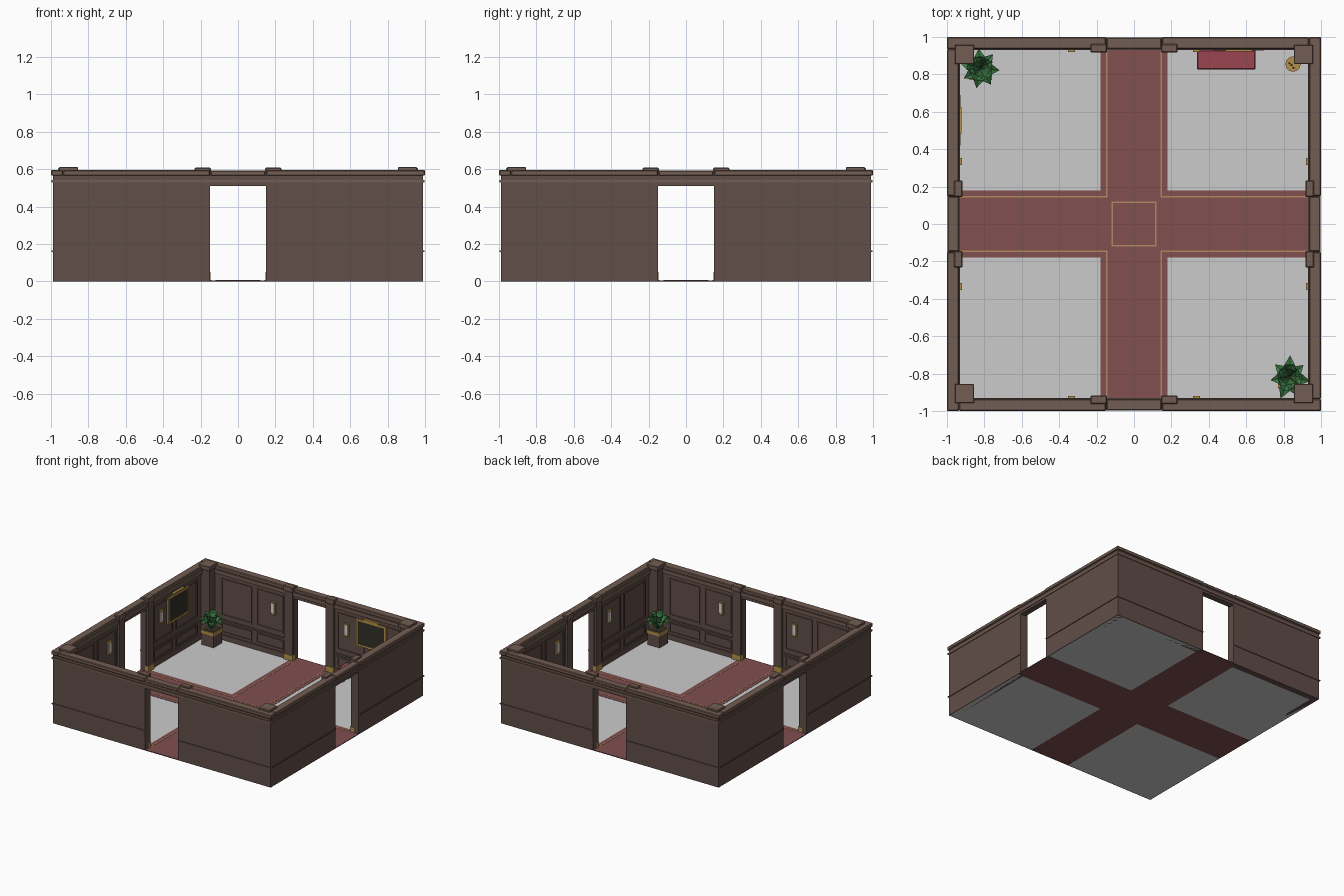
import bpy, bmesh, math, random
from mathutils import Matrix, Vector

random.seed(4)


def mat(name, r, g, b):
    m = bpy.data.materials.new(name)
    m.diffuse_color = (r, g, b, 1)
    return m


WOOD = mat("wood", 0.12, 0.077, 0.065)
TRIM = mat("trim_wood", 0.17, 0.11, 0.085)
RED = mat("carpet_red", 0.22, 0.08, 0.08)
CUSHION = mat("cushion_red", 0.33, 0.06, 0.08)
GOLD = mat("brass", 0.45, 0.28, 0.07)
LINE = mat("carpet_gold", 0.45, 0.25, 0.12)
DARK = mat("dark", 0.03, 0.028, 0.02)
LAMP = mat("lamp_glass", 0.75, 0.72, 0.65)
LEAF = mat("leaf_green", 0.04, 0.17, 0.05)


def finish(name, bm, m=None, bevel=0):
    bmesh.ops.recalc_face_normals(bm, faces=bm.faces)
    me = bpy.data.meshes.new(name)
    bm.to_mesh(me)
    bm.free()
    ob = bpy.data.objects.new(name, me)
    bpy.context.collection.objects.link(ob)
    if m:
        me.materials.append(m)
    if bevel:
        b = ob.modifiers.new("bevel", "BEVEL")
        b.width = bevel
        b.segments = 1
    return ob


def boxes(name, items, m=None, turns=(0,), bevel=0):
    """Boxes (x0,x1,y0,y1,z0,z1), repeated at quarter turns about z."""
    bm = bmesh.new()
    for k in turns:
        rot = Matrix.Rotation(k * math.pi / 2, 4, 'Z')
        for x0, x1, y0, y1, z0, z1 in items:
            t = Matrix.Translation(((x0 + x1) / 2, (y0 + y1) / 2, (z0 + z1) / 2))
            s = Matrix.Diagonal((x1 - x0, y1 - y0, z1 - z0, 1))
            bmesh.ops.create_cube(bm, size=1, matrix=rot @ t @ s)
    return finish(name, bm, m, bevel)


def mirrored(items):
    return items + [(-b, -a, *r) for a, b, *r in items]


def frame(x0, x1, z0, z1, y0, y1, w):
    return [(x0, x1, y0, y1, z1 - w, z1), (x0, x1, y0, y1, z0, z0 + w),
            (x0, x0 + w, y0, y1, z0 + w, z1 - w), (x1 - w, x1, y0, y1, z0 + w, z1 - w)]


ALL = range(4)

# Floor quadrants, crossing carpet and its gold lines
boxes("floor", [(0.18, 0.985, 0.18, 0.985, 0, 0.004)], None, ALL)
boxes("carpet", [(-0.18, 0.18, 0.18, 0.94, 0, 0.006), (-0.15, 0.15, 0.94, 0.99, 0, 0.006)], RED, ALL)
boxes("carpet_centre", [(-0.18, 0.18, -0.18, 0.18, 0, 0.006)], RED)
boxes("carpet_lines", mirrored([(0.141, 0.149, 0.141, 0.94, 0.005, 0.0075)])
      + [(-0.12, 0.112, 0.112, 0.12, 0.005, 0.0075)], LINE, ALL)

# Walls with door openings (pinwheel corners)
boxes("walls", [(-0.99, -0.15, 0.94, 0.99, 0, 0.57), (0.15, 0.94, 0.94, 0.99, 0, 0.57),
                (-0.15, 0.15, 0.94, 0.99, 0.51, 0.57)], WOOD, ALL)
boxes("outer_rail", [(-0.996, -0.15, 0.985, 0.996, 0.157, 0.165),
                     (0.15, 0.985, 0.985, 0.996, 0.157, 0.165)], WOOD, ALL)
boxes("cornice_moulding", [(-0.996, 0.985, 0.985, 0.996, 0.528, 0.542),
                           (-0.94, 0.94, 0.93, 0.945, 0.535, 0.565)], TRIM, ALL)
boxes("wall_cap", [(-1, -0.15, 0.935, 1, 0.565, 0.596), (0.15, 0.935, 0.935, 1, 0.565, 0.596),
                   (-0.148, 0.148, 0.937, 0.998, 0.565, 0.592)], TRIM, ALL, 0.005)

# Interior skirting, dado rail and panel mouldings
panels = [(0.22, 0.87, 0.93, 0.945, 0.004, 0.045), (0.22, 0.87, 0.93, 0.945, 0.155, 0.17)]
for a, b in ((0.245, 0.49), (0.53, 0.81)):
    panels += frame(a, b, 0.2, 0.505, 0.933, 0.942, 0.012)
    panels += frame(a, b, 0.06, 0.14, 0.933, 0.942, 0.01)
boxes("wall_panelling", mirrored(panels), WOOD, ALL)

# Corner pillars and door pilasters with brass feet
boxes("corner_pillars", [(0.865, 0.945, 0.865, 0.945, 0.004, 0.6)], WOOD, ALL)
boxes("pillar_caps", [(0.855, 0.958, 0.855, 0.958, 0.575, 0.612)], TRIM, ALL, 0.004)
boxes("pillar_feet", [(0.858, 0.942, 0.858, 0.942, 0.004, 0.05)], GOLD, ALL)
boxes("door_pilasters", mirrored([(0.152, 0.222, 0.922, 0.95, 0.004, 0.59)]), WOOD, ALL)
boxes("pilaster_caps", mirrored([(0.145, 0.232, 0.917, 0.962, 0.565, 0.608)]), TRIM, ALL, 0.004)
boxes("pilaster_feet", mirrored([(0.147, 0.228, 0.917, 0.95, 0.004, 0.05)]), GOLD, ALL)

# Wall sconces
boxes("sconce_glass", mirrored([(0.32, 0.35, 0.922, 0.938, 0.345, 0.43)]), LAMP, ALL)
boxes("sconce_brackets", mirrored([(0.314, 0.356, 0.932, 0.945, 0.335, 0.44),
                                   (0.316, 0.354, 0.919, 0.94, 0.335, 0.347),
                                   (0.316, 0.354, 0.919, 0.94, 0.428, 0.436)]), GOLD, ALL)

# Pictures on the back and left walls
for side, k, c in (("back", 0, 0.56), ("left", 1, 0.555)):
    boxes(side + "_picture_frame", frame(c - 0.135, c + 0.135, 0.285, 0.505, 0.928, 0.942, 0.016)
          + [(c - 0.07, c + 0.07, 0.921, 0.94, 0.508, 0.52)], GOLD, [k])
    boxes(side + "_picture_canvas", [(c - 0.12, c + 0.12, 0.932, 0.942, 0.3, 0.49)], DARK, [k])

# Bench with red cushion
boxes("bench_cushion", [(0.337, 0.65, 0.825, 0.932, 0.085, 0.125)], CUSHION, bevel=0.006)
boxes("bench_frame", [(0.34, 0.647, 0.828, 0.93, 0.06, 0.085)]
      + [(x, x + 0.025, y, y + 0.025, 0.004, 0.06) for x in (0.345, 0.617) for y in (0.832, 0.903)], DARK)


def cone(bm, x, y, z0, z1, r0, r1, n=12):
    bmesh.ops.create_cone(bm, cap_ends=True, segments=n, radius1=r0, radius2=r1, depth=z1 - z0,
                          matrix=Matrix.Translation((x, y, (z0 + z1) / 2)))


# Brass stand holding canes
bm = bmesh.new()
cone(bm, 0.85, 0.855, 0.004, 0.13, 0.032, 0.036)
cone(bm, 0.85, 0.855, 0.13, 0.142, 0.041, 0.041)
finish("brass_stand", bm, GOLD)
bm = bmesh.new()
for dx, dy in ((-0.018, 0.004), (0.002, -0.02), (-0.008, -0.006)):
    cone(bm, 0.85 + dx, 0.855 + dy, 0.13, 0.2, 0.004, 0.006, 6)
finish("canes", bm, DARK)


# Potted plants: square planter, brass bands, folded leaves
def plant(name, cx, cy, spin):
    h = 0.055
    boxes(name + "_planter", [(cx - h, cx + h, cy - h, cy + h, 0.004, 0.12)], WOOD)
    boxes(name + "_band", [(cx - h - 0.005, cx + h + 0.005, cy - h - 0.005, cy + h + 0.005, 0.1, 0.125)], GOLD)
    boxes(name + "_soil", [(cx - 0.05, cx + 0.05, cy - 0.05, cy + 0.05, 0.12, 0.128)], DARK)
    bm = bmesh.new()
    for count, reach, rise, droop in ((7, 0.115, 0.075, 0.06), (5, 0.07, 0.11, 0.125)):
        for i in range(count):
            a = spin + 2 * math.pi * (i + 0.5 * (count == 5)) / count + random.uniform(-0.15, 0.15)
            r = reach * random.uniform(0.85, 1.1)
            w = 0.03
            pts = [(0.005, 0, 0), (r * 0.55, w, rise + 0.012), (r * 0.6, 0, rise),
                   (r * 0.55, -w, rise + 0.012), (r, 0, droop)]
            rot = Matrix.Rotation(a, 4, 'Z')
            v = [bm.verts.new(rot @ Vector(p) + Vector((cx, cy, 0.127))) for p in pts]
            for f in ((0, 2, 1), (0, 3, 2), (1, 2, 4), (2, 3, 4)):
                bm.faces.new([v[j] for j in f])
    finish(name + "_leaves", bm, LEAF)


plant("back_plant", -0.82, 0.83, 0.0)
plant("front_plant", 0.83, -0.82, 0.6)
